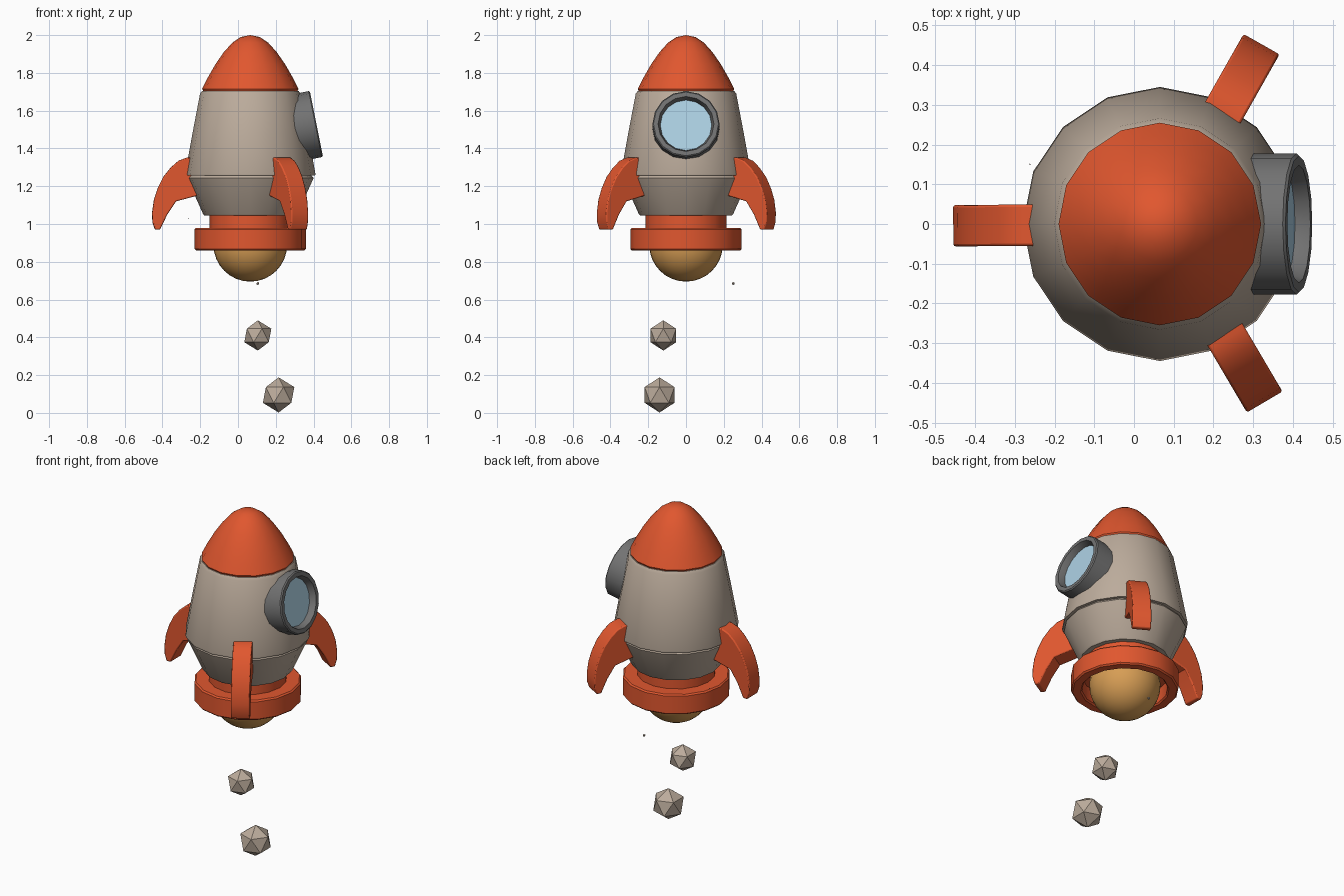
import bpy, bmesh, math
from mathutils import Vector, Matrix

if "Cube" in bpy.data.objects:
    bpy.data.objects.remove(bpy.data.objects["Cube"])

AXIS_X = 0.065  # the rocket's centre line


def material(name, rgb):
    m = bpy.data.materials.new(name)
    m.diffuse_color = (*rgb, 1)
    m.use_nodes = True
    m.node_tree.nodes["Principled BSDF"].inputs["Base Color"].default_value = m.diffuse_color
    return m


ORANGE = material("orange_paint", (0.75, 0.095, 0.028))
BEIGE = material("beige_hull", (0.50, 0.41, 0.33))
DARK = material("dark_grey", (0.17, 0.17, 0.17))
BLUE = material("window_blue", (0.42, 0.64, 0.78))
GOLD = material("flame_gold", (0.68, 0.34, 0.09))


def finish(bm, name, mat, matrix, angle=40):
    bmesh.ops.recalc_face_normals(bm, faces=bm.faces)
    me = bpy.data.meshes.new(name)
    bm.to_mesh(me)
    bm.free()
    if angle:
        me.shade_smooth()
        me.set_sharp_from_angle(angle=math.radians(angle))
    me.materials.append(mat)
    ob = bpy.data.objects.new(name, me)
    ob.matrix_world = matrix
    bpy.context.collection.objects.link(ob)
    return ob


def lathe(name, profile, mat, matrix, sides=16, closed=False):
    """Spin (radius, height) points around z."""
    bm = bmesh.new()
    vs = [bm.verts.new((r, 0, z)) for r, z in profile]
    pairs = list(zip(vs, vs[1:]))
    if closed:
        pairs.append((vs[-1], vs[0]))
    es = [bm.edges.new(p) for p in pairs]
    bmesh.ops.spin(bm, geom=vs + es, axis=(0, 0, 1), cent=(0, 0, 0),
                   angle=2 * math.pi, steps=sides, use_merge=False)
    bmesh.ops.remove_doubles(bm, verts=bm.verts, dist=1e-5)
    return finish(bm, name, mat, matrix)


centre = Matrix.Translation((AXIS_X, 0, 0))

# Nose cone
lathe("nose_cone", [(0, 1.705), (0.25, 1.705), (0.255, 1.715), (0.225, 1.775),
                    (0.185, 1.845), (0.14, 1.91), (0.095, 1.96), (0.05, 1.99),
                    (0, 2.0)], ORANGE, centre)

# Hull: tapered upper shell and lower bowl
lathe("upper_hull", [(0, 1.705), (0.255, 1.705), (0.266, 1.69), (0.306, 1.48),
                     (0.345, 1.265), (0.343, 1.256), (0, 1.256)], BEIGE, centre)
lathe("lower_hull", [(0, 1.256), (0.325, 1.256), (0.335, 1.243), (0.25, 1.053),
                     (0.243, 1.045), (0, 1.045)], BEIGE, centre)

# Engine neck, hollow collar and glowing exhaust
lathe("engine_neck", [(0, 1.05), (0.215, 1.05), (0.215, 0.95), (0, 0.95)],
      ORANGE, centre)
lathe("engine_collar", [(0.20, 0.98), (0.287, 0.98), (0.295, 0.972), (0.295, 0.868),
                        (0.287, 0.86), (0.243, 0.86), (0.235, 0.868), (0.235, 0.95),
                        (0.20, 0.95)], ORANGE, centre, closed=True)
bm = bmesh.new()
bmesh.ops.create_uvsphere(bm, u_segments=32, v_segments=16, radius=0.195)
finish(bm, "exhaust_ball", GOLD, Matrix.Translation((AXIS_X, 0, 0.89)))

# Porthole, tilted to follow the hull
normal = Vector((0.98, 0, 0.196))
tilt = Matrix.Translation((0.415, 0, 1.53)) @ normal.to_track_quat('Z', 'Y').to_matrix().to_4x4()
lathe("porthole_frame", [(0.178, -0.115), (0.178, -0.006), (0.172, 0), (0.148, 0),
                         (0.136, -0.037), (0.136, -0.115)], DARK, tilt, closed=True)
lathe("porthole_glass", [(0, -0.037), (0.14, -0.037), (0.14, -0.06), (0, -0.06)], BLUE, tilt)

# Three curved fins, profile in (radius, height)
FIN = [(0.28, 1.35), (0.335, 1.352), (0.38, 1.335), (0.42, 1.30), (0.46, 1.25),
       (0.49, 1.19), (0.51, 1.13), (0.52, 1.06), (0.518, 1.01), (0.505, 0.97),
       (0.478, 0.97), (0.44, 1.05), (0.393, 1.12), (0.28, 1.15)]
HALF = 0.052
for i, deg in enumerate((180.5, 60.5, -59.5)):
    bm = bmesh.new()
    face = bm.faces.new([bm.verts.new((r, -HALF, z)) for r, z in FIN])
    ext = bmesh.ops.extrude_face_region(bm, geom=[face], use_keep_orig=True)
    bmesh.ops.translate(bm, vec=(0, 2 * HALF, 0),
                        verts=[v for v in ext["geom"] if isinstance(v, bmesh.types.BMVert)])
    ob = finish(bm, f"fin_{i + 1}", ORANGE,
                centre @ Matrix.Rotation(math.radians(deg), 4, 'Z'))
    bev = ob.modifiers.new("soft_edges", 'BEVEL')
    bev.width, bev.segments = 0.006, 2
    bev.limit_method, bev.angle_limit = 'ANGLE', math.radians(50)

# Exhaust puffs: faceted lumps and two tiny specks
PUFFS = [((0.215, -0.14, 0.095), 0.093), ((0.105, -0.12, 0.41), 0.08),
         ((0.105, 0.25, 0.685), 0.008), ((-0.262, 0.15, 1.03), 0.002)]
for i, (loc, radius) in enumerate(PUFFS):
    bm = bmesh.new()
    bmesh.ops.create_icosphere(bm, subdivisions=1, radius=radius)
    finish(bm, f"exhaust_puff_{i + 1}", BEIGE, Matrix.Translation(loc), angle=0)
